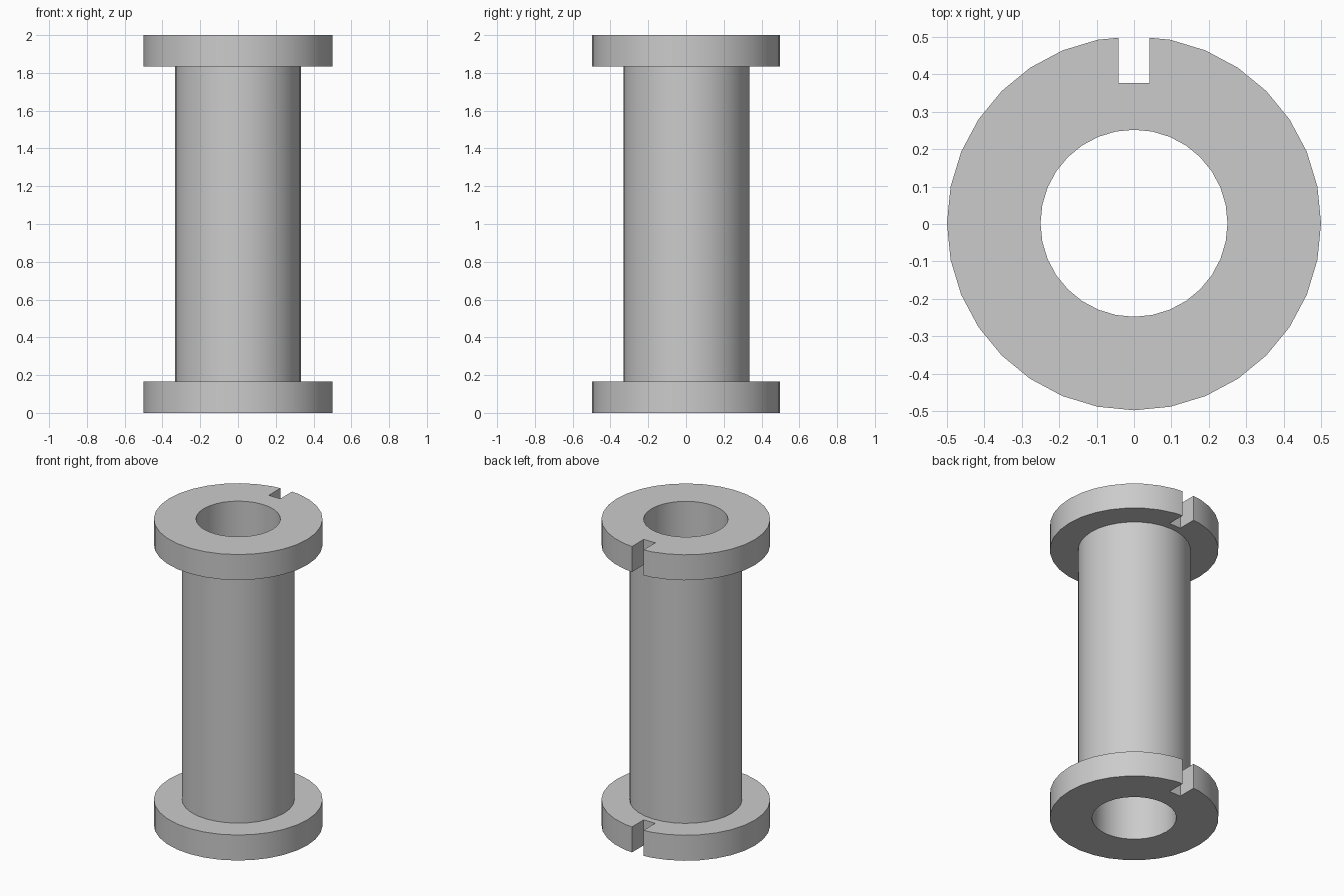
import bpy, bmesh, math

cube = bpy.data.objects.get("Cube")
if cube:
    bpy.data.objects.remove(cube, do_unlink=True)

SEGMENTS = 32
HEIGHT = 2.0
FLANGE_R, BODY_R, BORE_R = 0.5, 1 / 3, 0.25
FLANGE_T = 1 / 6
SLOT_W, SLOT_FLOOR = 1 / 12, 0.375
CENTRE_Y = 0.002  # the slot removes the rearmost corner

grey = bpy.data.materials.new("Plain grey")
grey.use_nodes = True
colour = (0.6, 0.6, 0.6, 1)
grey.diffuse_color = colour
grey.node_tree.nodes["Principled BSDF"].inputs["Base Color"].default_value = colour


def lathe(name, profile):
    """Revolve a closed (radius, z) profile about the z axis."""
    bm = bmesh.new()
    rings = []
    for i in range(SEGMENTS):
        a = math.tau * i / SEGMENTS
        rings.append([bm.verts.new((r * math.cos(a), r * math.sin(a), z)) for r, z in profile])
    n = len(profile)
    for i in range(SEGMENTS):
        here, there = rings[i], rings[(i + 1) % SEGMENTS]
        for j in range(n):
            k = (j + 1) % n
            bm.faces.new((here[j], there[j], there[k], here[k]))
    bmesh.ops.recalc_face_normals(bm, faces=bm.faces[:])
    mesh = bpy.data.meshes.new(name)
    bm.to_mesh(mesh)
    bm.free()
    mesh.materials.append(grey)
    obj = bpy.data.objects.new(name, mesh)
    bpy.context.collection.objects.link(obj)
    return obj


# Flanged hollow sleeve
top = HEIGHT - FLANGE_T
spool = lathe("flanged_sleeve", [
    (BORE_R, 0), (FLANGE_R, 0), (FLANGE_R, FLANGE_T), (BODY_R, FLANGE_T),
    (BODY_R, top), (FLANGE_R, top), (FLANGE_R, HEIGHT), (BORE_R, HEIGHT)])
spool.location.y = CENTRE_Y

# Slot cutter passing through the back of both flanges
depth = 0.3
bpy.ops.mesh.primitive_cube_add(
    size=1, location=(0, CENTRE_Y + SLOT_FLOOR + depth / 2, HEIGHT / 2))
cutter = bpy.context.object
cutter.name = "slot_cutter"
cutter.scale = (SLOT_W, depth, HEIGHT + 0.4)
cutter.data.materials.append(grey)
cutter.hide_render = True

cut = spool.modifiers.new("Slots", 'BOOLEAN')
cut.operation = 'DIFFERENCE'
cut.solver = 'EXACT'
cut.object = cutter

bpy.ops.object.select_all(action='DESELECT')
spool.select_set(True)
bpy.context.view_layer.objects.active = spool
bpy.ops.object.modifier_apply(modifier=cut.name)
bpy.data.objects.remove(cutter, do_unlink=True)

bpy.ops.object.shade_smooth_by_angle(angle=math.radians(30))
